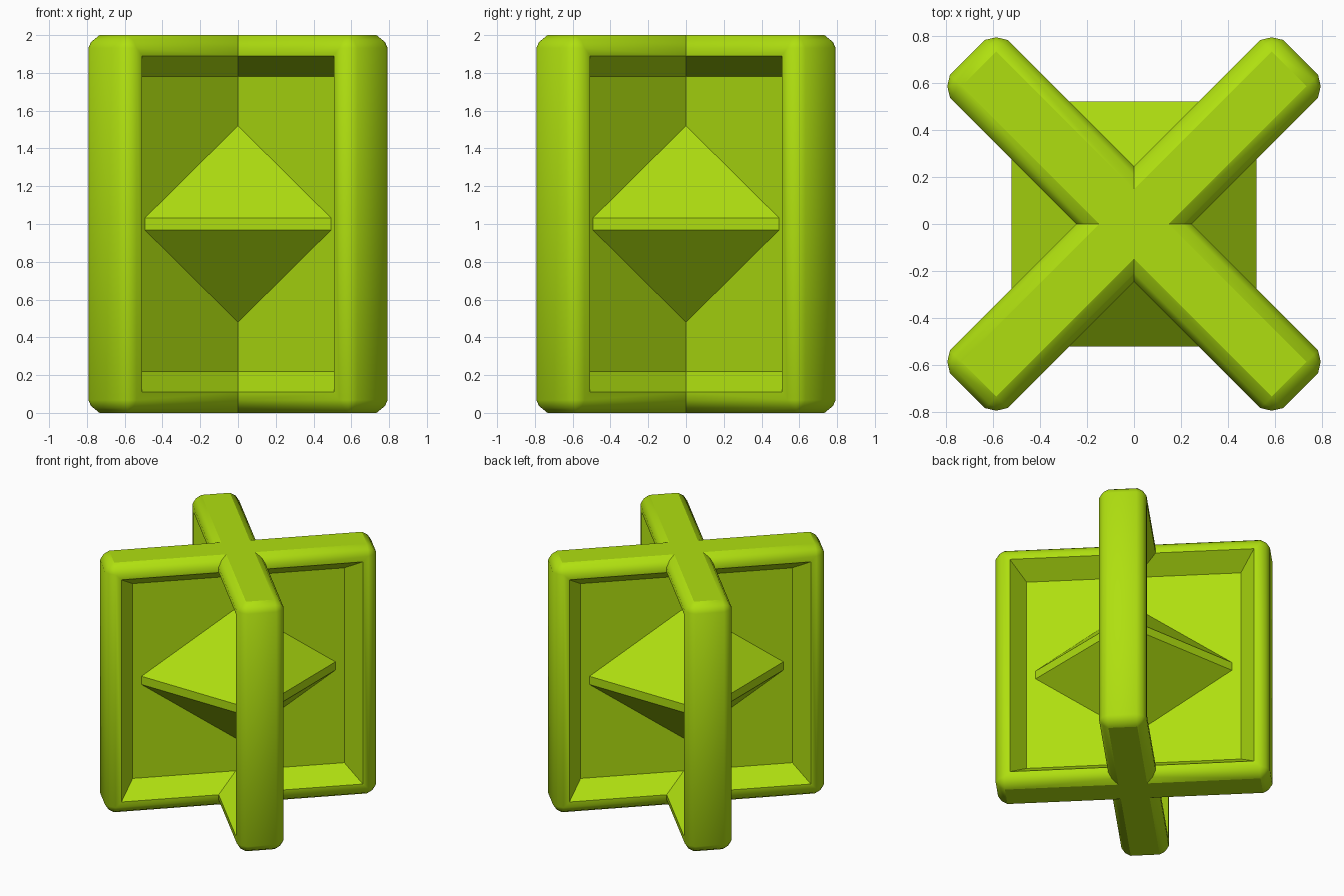
import bpy, bmesh, math
from mathutils import Matrix

cube = bpy.data.objects.get("Cube")
if cube:
    bpy.data.objects.remove(cube, do_unlink=True)

lime = bpy.data.materials.new("lime green")
lime.use_nodes = True
lime.diffuse_color = (0.43, 0.74, 0.005, 1)
lime.node_tree.nodes["Principled BSDF"].inputs["Base Color"].default_value = lime.diffuse_color


def make_object(name, bm):
    bmesh.ops.recalc_face_normals(bm, faces=bm.faces)
    mesh = bpy.data.meshes.new(name)
    bm.to_mesh(mesh)
    bm.free()
    mesh.materials.append(lime)
    obj = bpy.data.objects.new(name, mesh)
    bpy.context.collection.objects.link(obj)
    return obj


def panel(name, angle):
    """Upright slab with rounded rim and a sloped recess on both sides."""
    bm = bmesh.new()
    bmesh.ops.create_cube(bm, size=2, matrix=Matrix.Diagonal((1, 0.173, 1, 1)))
    bmesh.ops.bevel(bm, geom=bm.edges[:], offset=0.068, offset_type='OFFSET',
                    segments=2, profile=0.38, affect='EDGES')
    bm.normal_update()
    sides = sorted(bm.faces, key=lambda f: f.calc_area() * (abs(f.normal.y) > 0.99))[-2:]
    bmesh.ops.inset_individual(bm, faces=sides, thickness=0.059)
    bmesh.ops.inset_individual(bm, faces=sides, thickness=0.155, depth=-0.153)
    bm.transform(Matrix.Translation((0, 0, 1)) @ Matrix.Rotation(angle, 4, 'Z'))
    return make_object(name, bm)


# Crossed panels merged into one frame
frame = panel("crossed_panels", math.pi / 4)
other = panel("second_panel", -math.pi / 4)
union = frame.modifiers.new("join", 'BOOLEAN')
union.operation = 'UNION'
union.solver = 'EXACT'
union.object = other
bpy.ops.object.select_all(action='DESELECT')
frame.select_set(True)
bpy.context.view_layer.objects.active = frame
bpy.ops.object.modifier_apply(modifier=union.name)
bpy.data.objects.remove(other, do_unlink=True)
bpy.ops.object.shade_smooth_by_angle(angle=math.radians(40))

# Crisp flat top and bottom
for face in frame.data.polygons:
    if abs(face.normal.z) > 0.99:
        face.use_smooth = False

# Double pyramid with a thin square belt
bm = bmesh.new()
half, belt, rise = 0.52, 0.033, 0.515
bmesh.ops.create_cube(bm, size=2, matrix=Matrix.Diagonal((half, half, belt, 1)))
bm.normal_update()
for cap in [f for f in bm.faces if abs(f.normal.z) > 0.9]:
    tip = cap.calc_center_median() + cap.normal * rise
    fan = bmesh.ops.poke(bm, faces=[cap])
    fan["verts"][0].co = tip
bm.transform(Matrix.Translation((0, 0, 1)))
make_object("centre_double_pyramid", bm)
